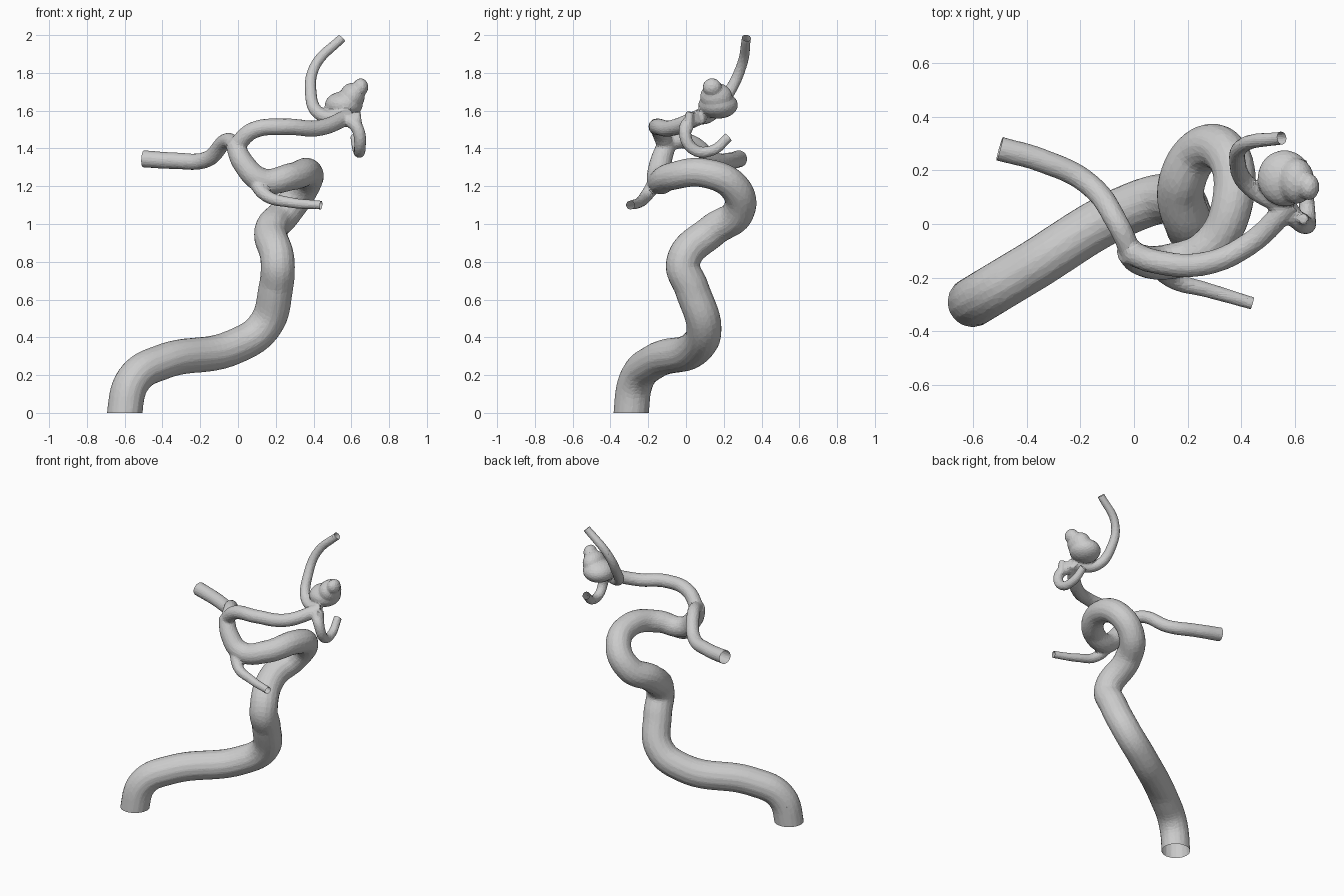
import bpy, bmesh
from mathutils import Vector

if "Cube" in bpy.data.objects:
    bpy.data.objects.remove(bpy.data.objects["Cube"])

ends = []   # (point, outward direction, search radius) of every open vessel end
parts = []


def vessel(name, pts, r0, r1, power=1, open_start=False):
    """Smooth tube tapering from r0 to r1; open ends are overlong and trimmed later."""
    pts = [Vector(p) for p in pts]
    n = len(pts) - 1
    radii = [r0 + (r1 - r0) * (i / n) ** power for i in range(n + 1)]
    if open_start:      # foot of the trunk, cut level with the floor
        down = Vector((0, 0, -1))
        ends.append((pts[0], down, r0 * 1.7))
        pts.insert(0, pts[0] + down * 0.04)
        radii.insert(0, r0)
    elif name.endswith("branch"):
        d = (pts[-1] - pts[-2]).normalized()
        ends.append((pts[-1], d, max(0.07, r1 * 1.7)))
        pts.append(pts[-1] + d * 0.04)
        radii.append(r1)
    cu = bpy.data.curves.new(name, 'CURVE')
    cu.dimensions = '3D'
    cu.bevel_depth = 1.0
    cu.bevel_resolution = 6
    cu.use_fill_caps = True
    cu.resolution_u = 12
    sp = cu.splines.new('BEZIER')
    sp.bezier_points.add(len(pts) - 1)
    for b, p, r in zip(sp.bezier_points, pts, radii):
        b.co = p
        b.radius = r
        b.handle_left_type = b.handle_right_type = 'AUTO'
    ob = bpy.data.objects.new(name, cu)
    bpy.context.collection.objects.link(ob)
    parts.append(ob)


def blob(name, loc, scale):
    bpy.ops.mesh.primitive_ico_sphere_add(subdivisions=4, radius=1, location=loc)
    ob = bpy.context.object
    ob.name = name
    ob.scale = scale
    parts.append(ob)


# thick trunk with its S-bend and loop
vessel("main_trunk", [
    (-.6, -.29, 0), (-.55, -.26, .18), (-.4, -.17, .27), (-.02, .055, .35),
    (.14, .095, .46), (.2, .03, .66), (.21, -.015, .8), (.175, .14, .965),
    (.25, .275, 1.06), (.345, .26, 1.19), (.37, .1, 1.27), (.28, -.085, 1.25),
    (.13, -.14, 1.23), (.03, -.135, 1.32), (-.02, -.1, 1.43)],
    .094, .05, 3, True)

# link from the trunk's top to the bulge
vessel("bulge_link", [
    (-.015, -.105, 1.41), (.08, -.14, 1.495), (.25, -.15, 1.515),
    (.42, -.08, 1.507), (.59, .08, 1.57)], .046, .042)

# branch running back left
vessel("left_branch", [
    (-.01, -.11, 1.42), (-.06, 0, 1.44), (-.17, .15, 1.34),
    (-.34, .235, 1.335), (-.5, .28, 1.345)], .04, .046)

# thin branch low at the front
vessel("front_branch", [
    (.08, -.14, 1.25), (.15, -.21, 1.15), (.27, -.245, 1.115),
    (.44, -.295, 1.1)], .044, .024, .6)

# thin branch rising to the top
vessel("upper_branch", [
    (.58, .06, 1.56), (.43, .14, 1.585), (.385, .23, 1.7),
    (.41, .295, 1.84), (.55, .32, 1.985)], .038, .025)

# small hook hanging under the bulge
vessel("hook_branch", [
    (.58, .04, 1.56), (.635, -.005, 1.5), (.645, .04, 1.395),
    (.635, .14, 1.39), (.62, .225, 1.46)], .036, .026)

# short stub above the hook
vessel("hook_stub", [(.63, .01, 1.5), (.63, .02, 1.595)], .03, .021)

# lumpy bulge
blob("bulge_base", (.56, .17, 1.63), (.1, .105, .072))
blob("bulge_middle", (.605, .16, 1.675), (.066, .085, .072))
blob("bulge_tip", (.65, .138, 1.725), (.04, .05, .047))

# join the parts into one skin
bpy.ops.object.select_all(action='DESELECT')
for ob in parts:
    ob.select_set(True)
bpy.context.view_layer.objects.active = parts[0]
bpy.ops.object.convert(target='MESH')
bpy.ops.object.join()
artery = bpy.context.object
artery.name = "branching_artery"
bpy.ops.object.transform_apply(location=True, rotation=True, scale=True)

# blend the junctions, then reduce to irregular flat triangles
m = artery.modifiers.new("blend", 'REMESH')
m.mode = 'VOXEL'
m.voxel_size = 0.008
m = artery.modifiers.new("soften", 'SMOOTH')
m.factor = 0.5
m.iterations = 6
m = artery.modifiers.new("facets", 'DECIMATE')
m.ratio = 0.12
for name in [m.name for m in artery.modifiers]:
    bpy.ops.object.modifier_apply(modifier=name)

# trim the vessel ends open
bm = bmesh.new()
bm.from_mesh(artery.data)
for p, d, r in ends:
    faces = [f for f in bm.faces if any((v.co - p).length < r for v in f.verts)]
    geom = set(faces)
    for f in faces:
        geom.update(f.verts)
        geom.update(f.edges)
    bmesh.ops.bisect_plane(bm, geom=list(geom), plane_co=p, plane_no=d, dist=1e-5)
    cut = [v for v in bm.verts
           if (v.co - p).length < r * 1.1 and (v.co - p).dot(d) > 1e-4]
    bmesh.ops.delete(bm, geom=cut, context='VERTS')
bm.to_mesh(artery.data)
bm.free()
for poly in artery.data.polygons:
    poly.use_smooth = False
